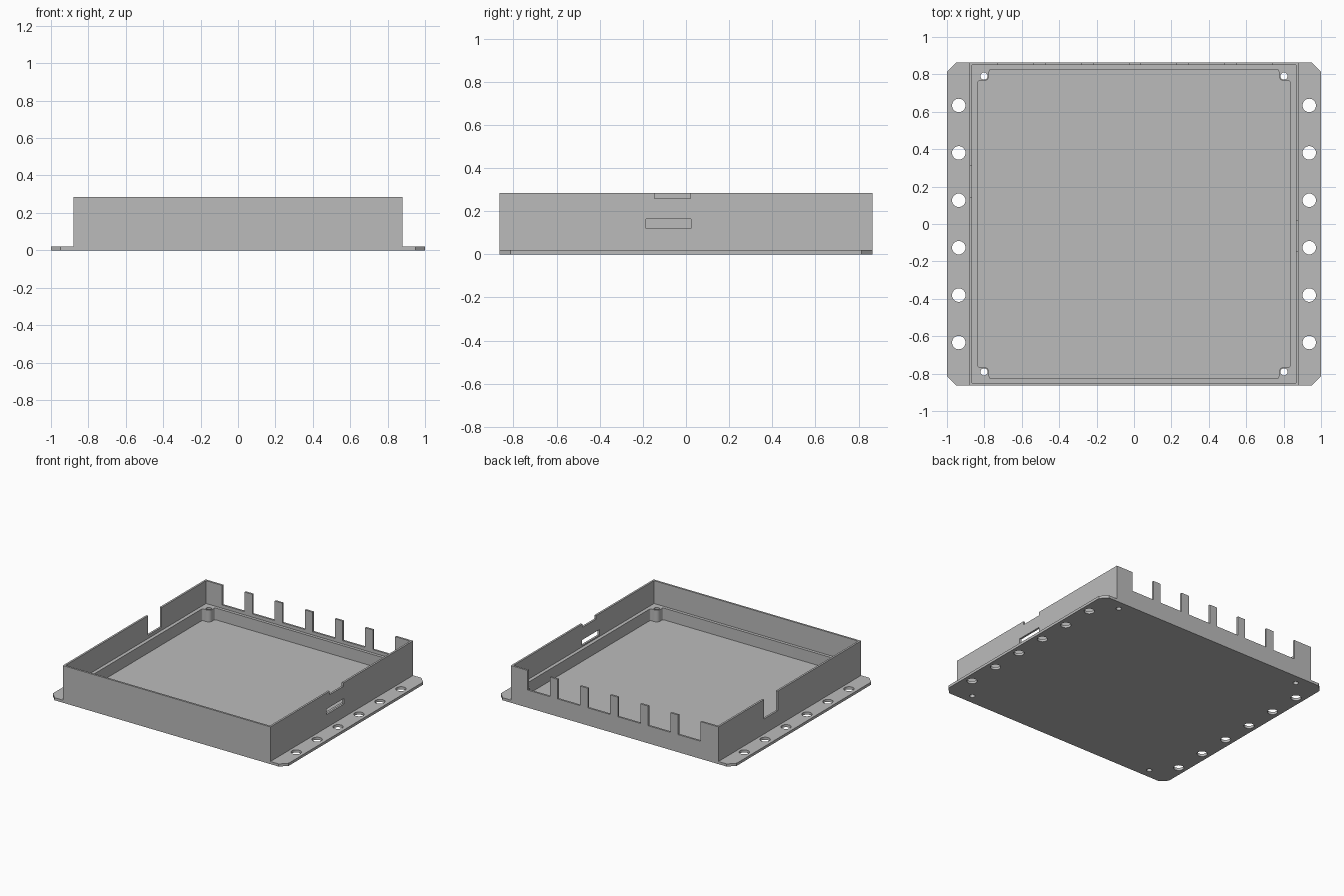
import bpy
import math
from mathutils import Vector

cube = bpy.data.objects.get("Cube")
if cube:
    bpy.data.objects.remove(cube, do_unlink=True)

HX, HY, TOP = 1.0, 0.864, 0.285      # overall half sizes and height
BODY_X, BASE = 0.88, 0.02            # tray half width, floor thickness
LEDGE, SILL = 0.11, 0.135            # inner ledge and opening heights
ABOVE = 0.4                          # cutters end above the rim


def box(x0, x1, y0, y1, z0, z1):
    return [(x0, y0), (x1, y0), (x1, y1), (x0, y1)], z0, z1


def disc(x, y, r, z0, z1, n=32):
    turn = 2 * math.pi / n
    return [(x + r * math.cos(i * turn), y + r * math.sin(i * turn))
            for i in range(n)], z0, z1


def make_prisms(name, prisms):
    """One object made of upright prisms, each (outline, bottom, top)."""
    verts, faces = [], []
    for outline, z0, z1 in prisms:
        s, n = len(verts), len(outline)
        verts += [(x, y, z) for z in (z0, z1) for x, y in outline]
        faces.append([s + i for i in reversed(range(n))])
        faces.append([s + n + i for i in range(n)])
        faces += [[s + i, s + (i + 1) % n, s + n + (i + 1) % n, s + n + i]
                  for i in range(n)]
    mesh = bpy.data.meshes.new(name)
    mesh.from_pydata(verts, [], faces)
    obj = bpy.data.objects.new(name, mesh)
    bpy.context.scene.collection.objects.link(obj)
    return obj


def cut(target, name, prisms):
    """Subtract the prisms from the target and discard the cutter."""
    cutter = make_prisms(name, prisms)
    cutter.hide_render = True
    mod = target.modifiers.new(name, 'BOOLEAN')
    mod.operation, mod.solver, mod.object = 'DIFFERENCE', 'EXACT', cutter
    graph = bpy.context.evaluated_depsgraph_get()
    result = bpy.data.meshes.new_from_object(target.evaluated_get(graph))
    target.modifiers.clear()
    target.data = result
    bpy.data.objects.remove(cutter, do_unlink=True)


def rounded(prev, corner, nxt, r, steps=6):
    """Round one corner of an outline."""
    p, c, n = Vector(prev), Vector(corner), Vector(nxt)
    a, b = c + (p - c).normalized() * r, c + (n - c).normalized() * r
    return [tuple(a.lerp(c, t).lerp(c.lerp(b, t), t))
            for t in (i / steps for i in range(steps + 1))]


def mirror_quadrants(points):
    """Repeat a first-quadrant run of points around all four corners."""
    out = []
    for sx, sy in ((1, 1), (-1, 1), (-1, -1), (1, -1)):
        run = points if sx * sy > 0 else points[::-1]
        out += [(sx * x, sy * y) for x, y in run]
    return out


# Solid block with clipped corners, then thin mounting flanges on both sides
CHAMFER = 0.05
block = mirror_quadrants([(HX, HY - CHAMFER), (HX - CHAMFER, HY)])
tray = make_prisms("enclosure_tray", [(block, 0, TOP)])
cut(tray, "flange_cutter", [box(BODY_X, 1.2, -1, 1, BASE, ABOVE),
                            box(-1.2, -BODY_X, -1, 1, BASE, ABOVE)])

# Upper cavity inside the thin walls
cut(tray, "cavity_cutter", [box(-0.865, 0.865, -0.849, 0.849, LEDGE, ABOVE)])

# Lower pocket, stepping around a rounded screw post in each corner
px, py, bx, by = 0.838, 0.826, 0.774, 0.764
quadrant = (rounded((px, 0), (px, by), (bx, by), 0.012)
            + rounded((px, by), (bx, by), (bx, py), 0.035)
            + rounded((bx, by), (bx, py), (0, py), 0.012))
cut(tray, "pocket_cutter", [(mirror_quadrants(quadrant), BASE, 0.2)])

# Row of open slots in the back wall
cut(tray, "back_slot_cutter",
    [box(c - 0.095, c + 0.095, 0.83, 0.9, SILL, ABOVE)
     for c in (0.005 + 0.2555 * (i - 2.5) for i in range(6))])

# Deep notch on one side; shallow notch and connector slot on the other
cut(tray, "side_opening_cutter",
    [box(-0.9, -0.845, 0.145, 0.312, SILL, ABOVE),
     box(0.845, 0.9, -0.146, 0.02, 0.258, ABOVE),
     box(0.845, 0.9, -0.186, 0.024, 0.12, 0.163)])

# Flange mounting holes and corner screw holes, right through
holes = [disc(s * 0.937, 0.2535 * (i - 2.5), 0.036, -0.1, 0.1)
         for s in (-1, 1) for i in range(6)]
holes += [disc(sx * 0.802, sy * 0.791, 0.019, -0.1, 0.2)
          for sx in (-1, 1) for sy in (-1, 1)]
cut(tray, "hole_cutter", holes)

# Single grey finish
grey = bpy.data.materials.new("plain_grey")
grey.use_nodes = True
colour = (0.5, 0.5, 0.5, 1)
grey.diffuse_color = colour
grey.node_tree.nodes["Principled BSDF"].inputs["Base Color"].default_value = colour
tray.data.materials.clear()
tray.data.materials.append(grey)

# Smooth round holes and posts, crisp edges elsewhere
bpy.ops.object.select_all(action='DESELECT')
tray.select_set(True)
bpy.context.view_layer.objects.active = tray
bpy.ops.object.shade_smooth_by_angle(angle=math.radians(30))
